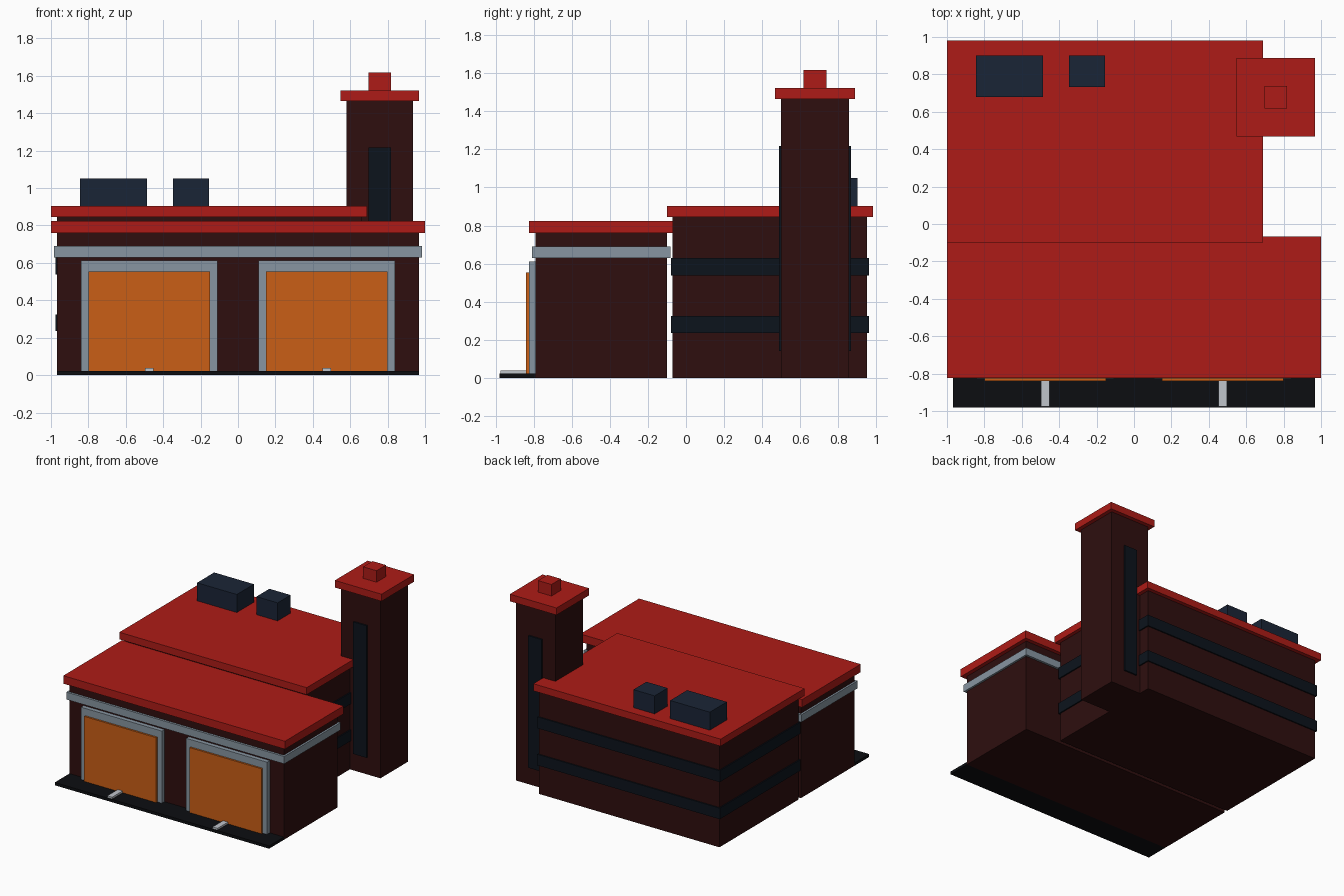
import bpy, bmesh

if "Cube" in bpy.data.objects:
    bpy.data.objects.remove(bpy.data.objects["Cube"])


def material(name, rgb):
    m = bpy.data.materials.new(name)
    # picture colours are sRGB bytes, diffuse_color is linear
    m.diffuse_color = [(c / 255) ** 2.2 for c in rgb] + [1]
    m.use_nodes = True
    m.node_tree.nodes["Principled BSDF"].inputs["Base Color"].default_value = m.diffuse_color
    return m


WALL = material("dark_brick", (50, 22, 22))
RED = material("red_roof", (172, 33, 29))
TRIM = material("grey_trim", (134, 148, 160))
DOOR = material("orange_door", (200, 95, 28))
GLASS = material("dark_glass", (20, 26, 34))
UNIT = material("slate_unit", (32, 41, 57))
ASPHALT = material("asphalt", (20, 21, 24))
LINE = material("pale_line", (190, 195, 202))


def box(name, x, y, z, mat):
    """Box spanning the given (min, max) ranges."""
    bm = bmesh.new()
    bmesh.ops.create_cube(bm, size=1)
    for v in bm.verts:
        v.co = [r[0] + (c + 0.5) * (r[1] - r[0]) for c, r in zip(v.co, (x, y, z))]
    me = bpy.data.meshes.new(name)
    bm.to_mesh(me)
    bm.free()
    me.materials.append(mat)
    ob = bpy.data.objects.new(name, me)
    bpy.context.collection.objects.link(ob)
    return ob


# Garage block
box("garage_walls", (-0.967, 0.967), (-0.79, -0.10), (0, 0.76), WALL)
box("garage_trim_band", (-0.983, 0.983), (-0.808, -0.082), (0.63, 0.69), TRIM)
box("garage_roof", (-1, 1), (-0.823, -0.067), (0.76, 0.825), RED)

# Forecourt, doors, frames and floor markings
box("forecourt", (-0.967, 0.967), (-0.98, -0.79), (0, 0.023), ASPHALT)
for side, cx in (("left", -0.475), ("right", 0.475)):
    box(f"door_frame_{side}", (cx - 0.365, cx + 0.365), (-0.825, -0.785), (0.004, 0.612), TRIM)
    box(f"door_{side}", (cx - 0.325, cx + 0.325), (-0.84, -0.79), (0.004, 0.553), DOOR)
    box(f"floor_line_{side}", (cx - 0.022, cx + 0.022), (-0.975, -0.79), (0.02, 0.038), LINE)

# Rear block with two window bands
box("rear_walls", (-0.967, 0.66), (-0.07, 0.95), (0, 0.845), WALL)
for i, z in enumerate(((0.235, 0.325), (0.537, 0.63))):
    box(f"window_band_{i + 1}", (-0.977, 0.67), (-0.08, 0.96), z, GLASS)
box("rear_roof", (-1, 0.69), (-0.10, 0.982), (0.845, 0.903), RED)

# Rooftop units
box("large_roof_unit", (-0.845, -0.487), (0.68, 0.90), (0.90, 1.05), UNIT)
box("small_roof_unit", (-0.347, -0.156), (0.733, 0.90), (0.90, 1.05), UNIT)

# Tower with narrow windows front and back
box("tower", (0.58, 0.935), (0.50, 0.855), (0, 1.465), WALL)
for side, y in (("front", (0.488, 0.51)), ("back", (0.845, 0.867))):
    box(f"tower_window_{side}", (0.698, 0.817), y, (0.14, 1.217), GLASS)
box("tower_cap", (0.547, 0.968), (0.467, 0.888), (1.465, 1.523), RED)
box("tower_finial", (0.697, 0.818), (0.617, 0.738), (1.523, 1.617), RED)
